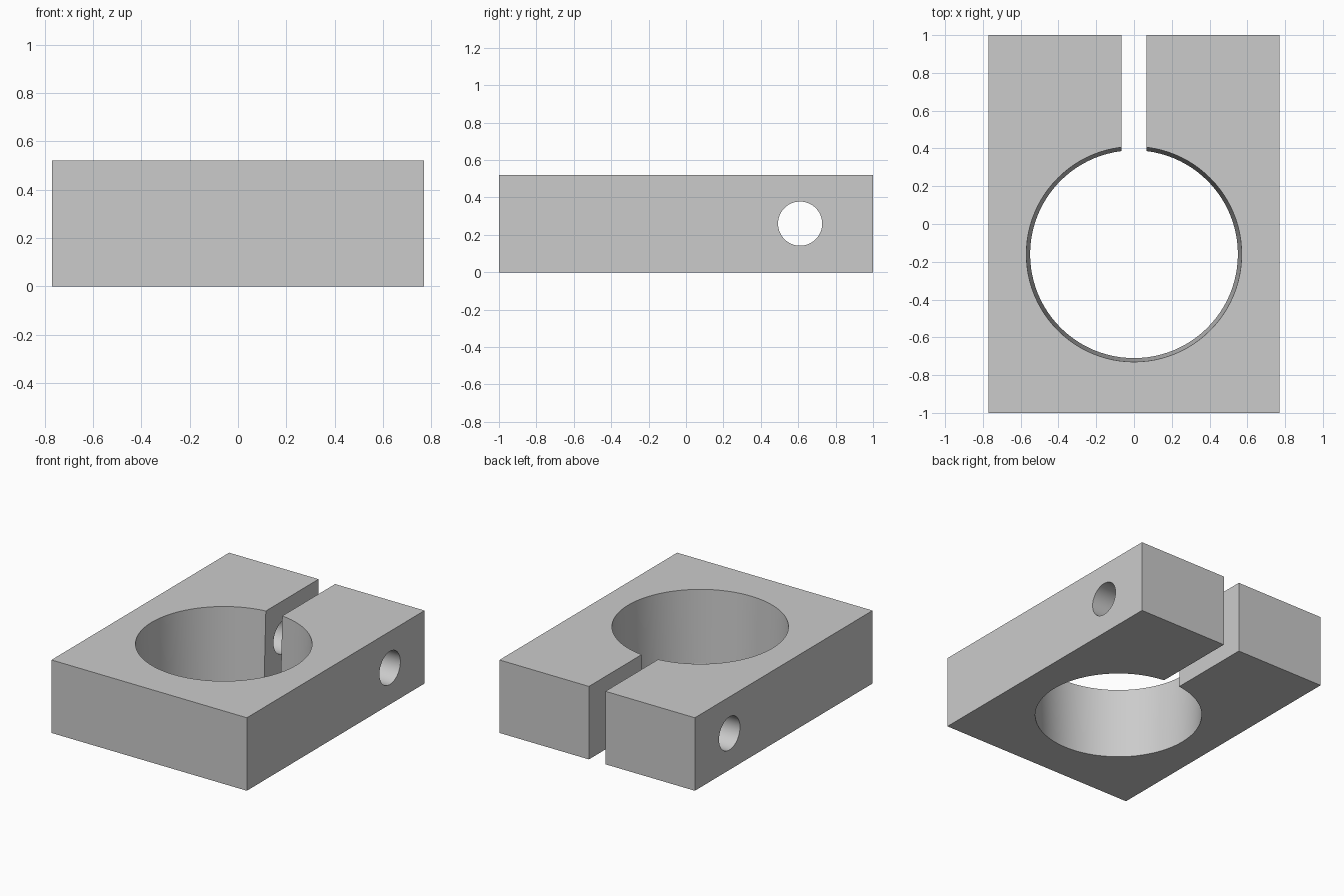
import bpy
import math

default = bpy.data.objects.get("Cube")
if default:
    bpy.data.objects.remove(default, do_unlink=True)

WIDTH, LENGTH, HEIGHT = 1.54, 2.0, 0.52
BORE_Y, BORE_TOP, BORE_BOTTOM = -0.16, 0.57, 0.55
SLOT = 0.13
BOLT_Y, BOLT_R = 0.61, 0.118
OVER = 0.1  # how far cutters reach past the block

grey = bpy.data.materials.new("plain_grey")
grey.use_nodes = True
colour = (0.6, 0.6, 0.6, 1)
grey.diffuse_color = colour
grey.node_tree.nodes["Principled BSDF"].inputs["Base Color"].default_value = colour


def finish(name):
    obj = bpy.context.object
    obj.name = name
    obj.data.materials.append(grey)
    bpy.ops.object.transform_apply(location=True, rotation=True, scale=True)
    return obj


def box(name, size, centre):
    bpy.ops.mesh.primitive_cube_add(size=1, location=centre)
    bpy.context.object.scale = size
    return finish(name)


def cone(name, r_start, r_end, depth, centre, rotation=(0, 0, 0), sides=96):
    bpy.ops.mesh.primitive_cone_add(vertices=sides, radius1=r_start, radius2=r_end,
                                    depth=depth, location=centre, rotation=rotation)
    return finish(name)


# Solid block
mid = HEIGHT / 2
body = box("clamp_body", (WIDTH, LENGTH, HEIGHT), (0, 0, mid))

# Tapered bore, wider at the top, with its slope carried past both faces
flare = (BORE_TOP - BORE_BOTTOM) * OVER / HEIGHT
bore = cone("bore_cutter", BORE_BOTTOM - flare, BORE_TOP + flare,
            HEIGHT + 2 * OVER, (0, BORE_Y, mid))

# Slot from the bore out through the back
slot_end = LENGTH / 2 + OVER
slot = box("slot_cutter", (SLOT, slot_end - BORE_Y, HEIGHT + 2 * OVER),
           (0, (slot_end + BORE_Y) / 2, mid))

# Cross hole for the clamping bolt
bolt = cone("bolt_hole_cutter", BOLT_R, BOLT_R, WIDTH + 2 * OVER,
            (0, BOLT_Y, mid), (0, math.pi / 2, 0), 64)

# Cut the block, then remove the cutters
bpy.ops.object.select_all(action="DESELECT")
bpy.context.view_layer.objects.active = body
body.select_set(True)
for cutter in (bore, slot, bolt):
    mod = body.modifiers.new(cutter.name, "BOOLEAN")
    mod.operation = "DIFFERENCE"
    mod.solver = "EXACT"
    mod.object = cutter
    bpy.ops.object.modifier_apply(modifier=mod.name)
    bpy.data.objects.remove(cutter, do_unlink=True)

bpy.ops.object.shade_smooth_by_angle(angle=math.radians(30))
